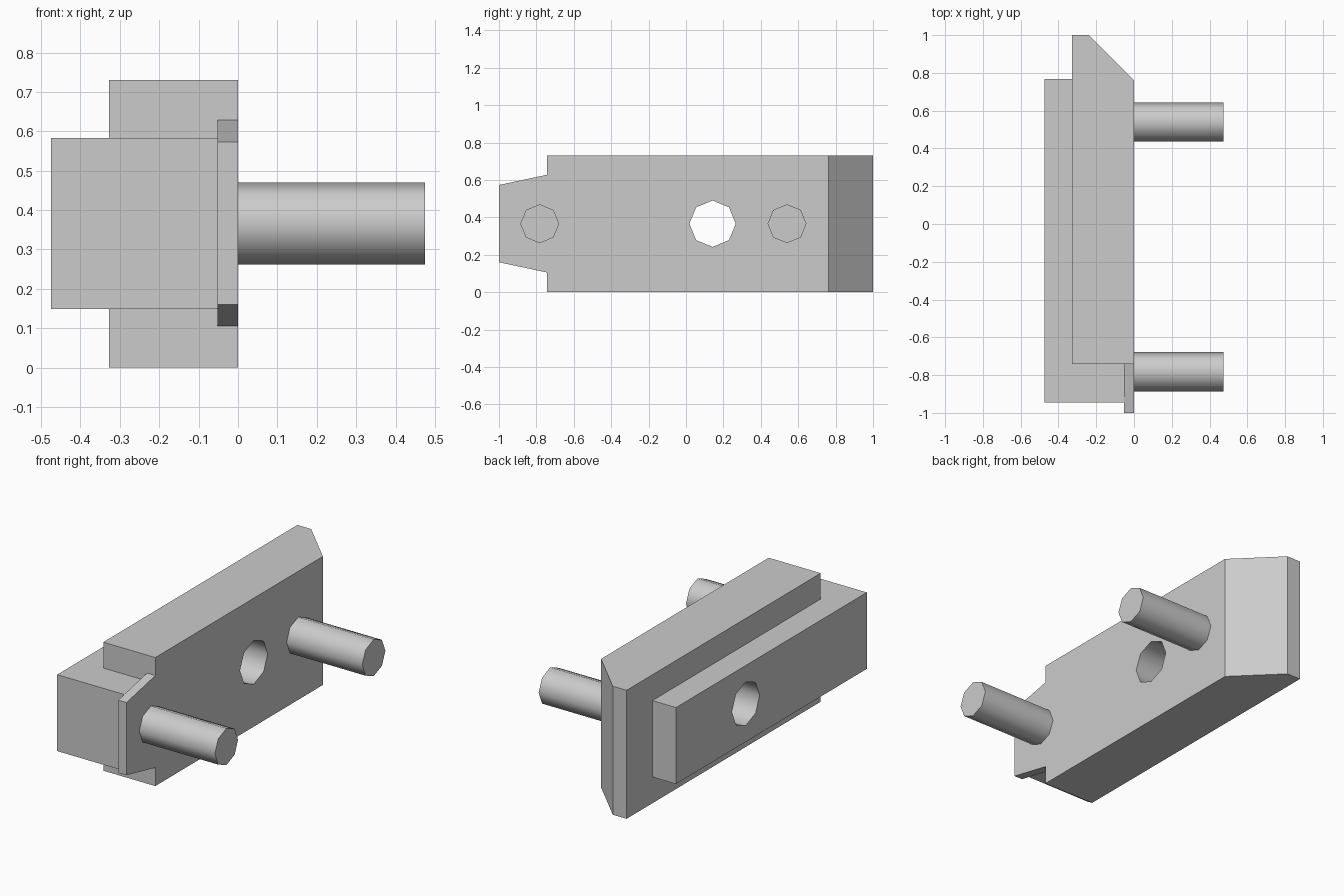
import bpy, bmesh, math
from mathutils import Matrix

if "Cube" in bpy.data.objects:
    bpy.data.objects.remove(bpy.data.objects["Cube"])

MID_Z = 0.366


def make_object(name, bm):
    bmesh.ops.recalc_face_normals(bm, faces=bm.faces)
    mesh = bpy.data.meshes.new(name)
    bm.to_mesh(mesh)
    bm.free()
    obj = bpy.data.objects.new(name, mesh)
    bpy.context.collection.objects.link(obj)
    return obj


def prism(name, points, offset):
    """Extrude a closed 3D outline along an offset vector."""
    bm = bmesh.new()
    face = bm.faces.new([bm.verts.new(p) for p in points])
    geo = bmesh.ops.extrude_face_region(bm, geom=[face])["geom"]
    verts = [g for g in geo if isinstance(g, bmesh.types.BMVert)]
    bmesh.ops.translate(bm, verts=verts, vec=offset)
    # extrusion drops the start face in some cases, so close any open rim
    rim = [e for e in bm.edges if e.is_boundary]
    if rim:
        bmesh.ops.holes_fill(bm, edges=rim)
    return make_object(name, bm)


def octagon_rod(name, radius, x0, x1, y):
    """Smooth eight-sided rod along x, with flat ends."""
    bm = bmesh.new()
    bmesh.ops.create_cone(
        bm, cap_ends=True, segments=8, radius1=radius, radius2=radius, depth=x1 - x0,
        matrix=Matrix.Translation(((x0 + x1) / 2, y, MID_Z)) @ Matrix.Rotation(math.pi / 2, 4, 'Y'))
    for f in bm.faces:
        f.smooth = len(f.verts) == 4
    return make_object(name, bm)


def boolean(target, tool, operation):
    mod = target.modifiers.new(operation.lower(), 'BOOLEAN')
    mod.operation, mod.object, mod.solver = operation, tool, 'EXACT'
    bpy.context.view_layer.objects.active = target
    bpy.ops.object.modifier_apply(modifier=mod.name)
    bpy.data.objects.remove(tool, do_unlink=True)


# Main plate with one bevelled end
outline = [(-0.327, -0.742), (0, -0.742), (0, 0.762), (-0.24, 1), (-0.327, 1)]
plate = prism("mounting_plate", [(x, y, 0) for x, y in outline], (0, 0, 0.73))

# Long raised rib on the back, running past the plate's short end
outline = [(-0.475, -0.944), (-0.052, -0.944), (-0.052, 0.768 - 1.51),
           (-0.3, 0.768 - 1.51), (-0.3, 0.768), (-0.475, 0.768)]
rib = prism("back_rib", [(x, y, 0.149) for x, y in outline], (0, 0, 0.434))

# Thin tapered tongue at the short end
outline = [(-0.742, 0.105), (-1, 0.16), (-1, 0.573), (-0.742, 0.628)]
tongue = prism("end_tongue", [(0, y, z) for y, z in outline], (-0.052, 0, 0))

boolean(plate, rib, 'UNION')
boolean(plate, tongue, 'UNION')

# Through hole
boolean(plate, octagon_rod("hole_cutter", 0.124, -0.7, 0.3, 0.142), 'DIFFERENCE')

# Two locating pegs
for label, y in (("front", -0.782), ("rear", 0.54)):
    octagon_rod(label + "_peg", 0.104, 0, 0.475, y)
